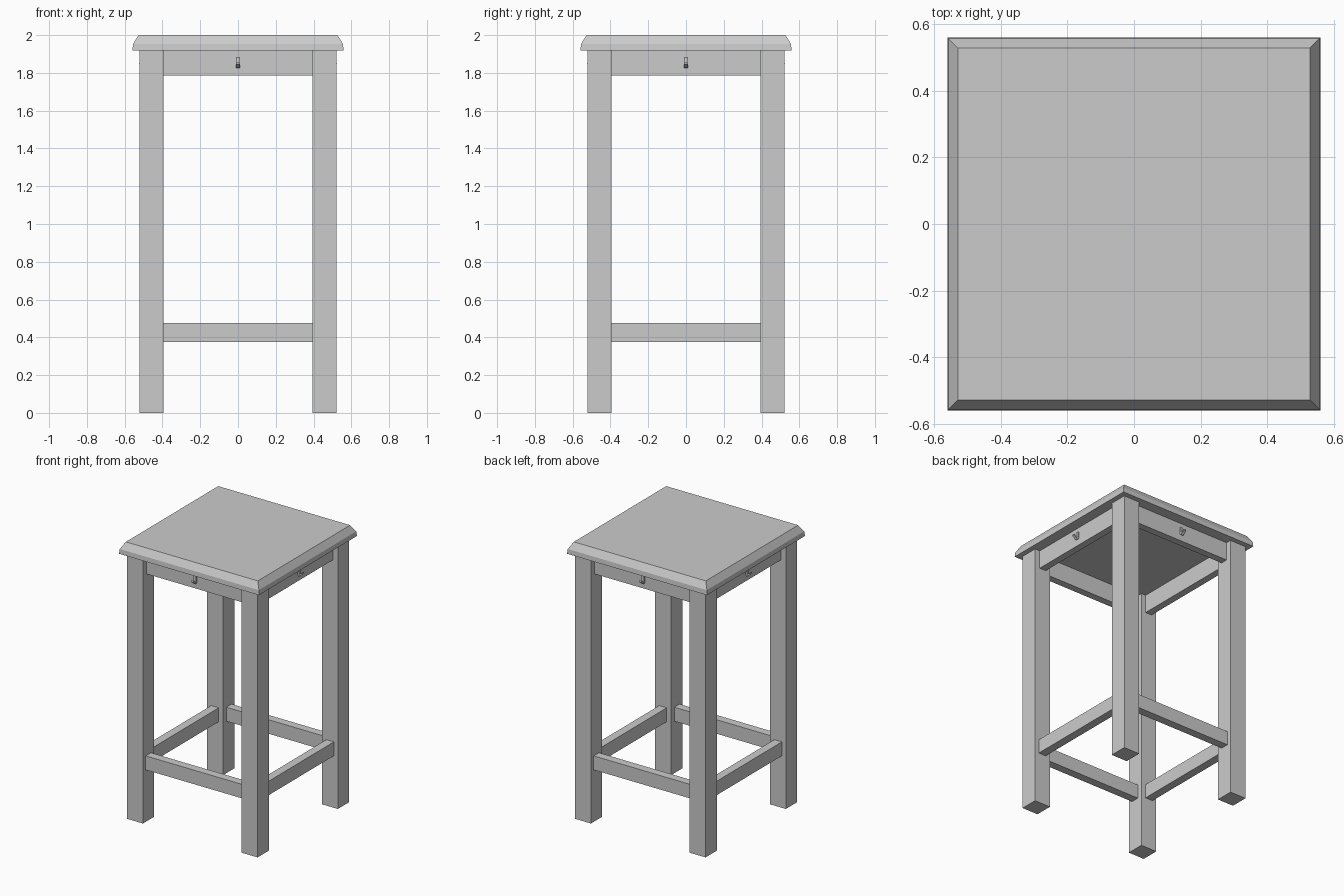
import bpy, bmesh, math
from mathutils import Matrix, Vector

if "Cube" in bpy.data.objects:
    bpy.data.objects.remove(bpy.data.objects["Cube"])

def make_object(name, bm, side=0):
    """Turn a bmesh into an object, rotated to one of the four sides."""
    bmesh.ops.recalc_face_normals(bm, faces=bm.faces)
    bm.transform(Matrix.Rotation(side * math.pi / 2, 4, 'Z'))
    mesh = bpy.data.meshes.new(name)
    bm.to_mesh(mesh)
    bm.free()
    bpy.context.collection.objects.link(bpy.data.objects.new(name, mesh))

def box(name, lo, hi, side=0):
    lo, hi = Vector(lo), Vector(hi)
    bm = bmesh.new()
    bmesh.ops.create_cube(bm, size=1)
    bmesh.ops.scale(bm, vec=hi - lo, verts=bm.verts)
    bmesh.ops.translate(bm, vec=(lo + hi) / 2, verts=bm.verts)
    make_object(name, bm, side)

def hook(name, side):
    """Small bent strip: extruded side profile in (y, z)."""
    profile = [(-0.482, 1.883), (-0.482, 1.835), (-0.492, 1.825),
               (-0.524, 1.848), (-0.520, 1.858), (-0.493, 1.840), (-0.493, 1.883)]
    bm = bmesh.new()
    face = bm.faces.new([bm.verts.new((-0.01, y, z)) for y, z in profile])
    ext = bmesh.ops.extrude_face_region(bm, geom=[face])
    bmesh.ops.translate(bm, vec=(0.02, 0, 0),
                        verts=[v for v in ext['geom'] if isinstance(v, bmesh.types.BMVert)])
    make_object(name, bm, side)

# Seat: square rings stacked into a slab with a bevelled rim
bm = bmesh.new()
rings = [[bm.verts.new((sx * h, sy * h, z)) for sx, sy in ((-1, -1), (1, -1), (1, 1), (-1, 1))]
         for h, z in ((0.559, 1.918), (0.556, 1.952), (0.527, 2.0))]
for a, b in zip(rings, rings[1:]):
    for i in range(4):
        j = (i + 1) % 4
        bm.faces.new((a[i], a[j], b[j], b[i]))
bm.faces.new(rings[0][::-1])
bm.faces.new(rings[-1])
make_object("seat", bm)

# Each side: a leg, an apron rail, a foot rail and a hook
OUT, INN = 0.522, 0.394
for side, word in enumerate(("front", "right", "back", "left")):
    box(word + "_leg", (-OUT, -OUT, 0), (-INN, -INN, 1.918), side)
    box(word + "_apron", (-INN, -0.482, 1.787), (INN, -0.43, 1.918), side)
    box(word + "_foot_rail", (-INN, -0.49, 0.375), (INN, -0.43, 0.476), side)
    hook(word + "_hook", side)
